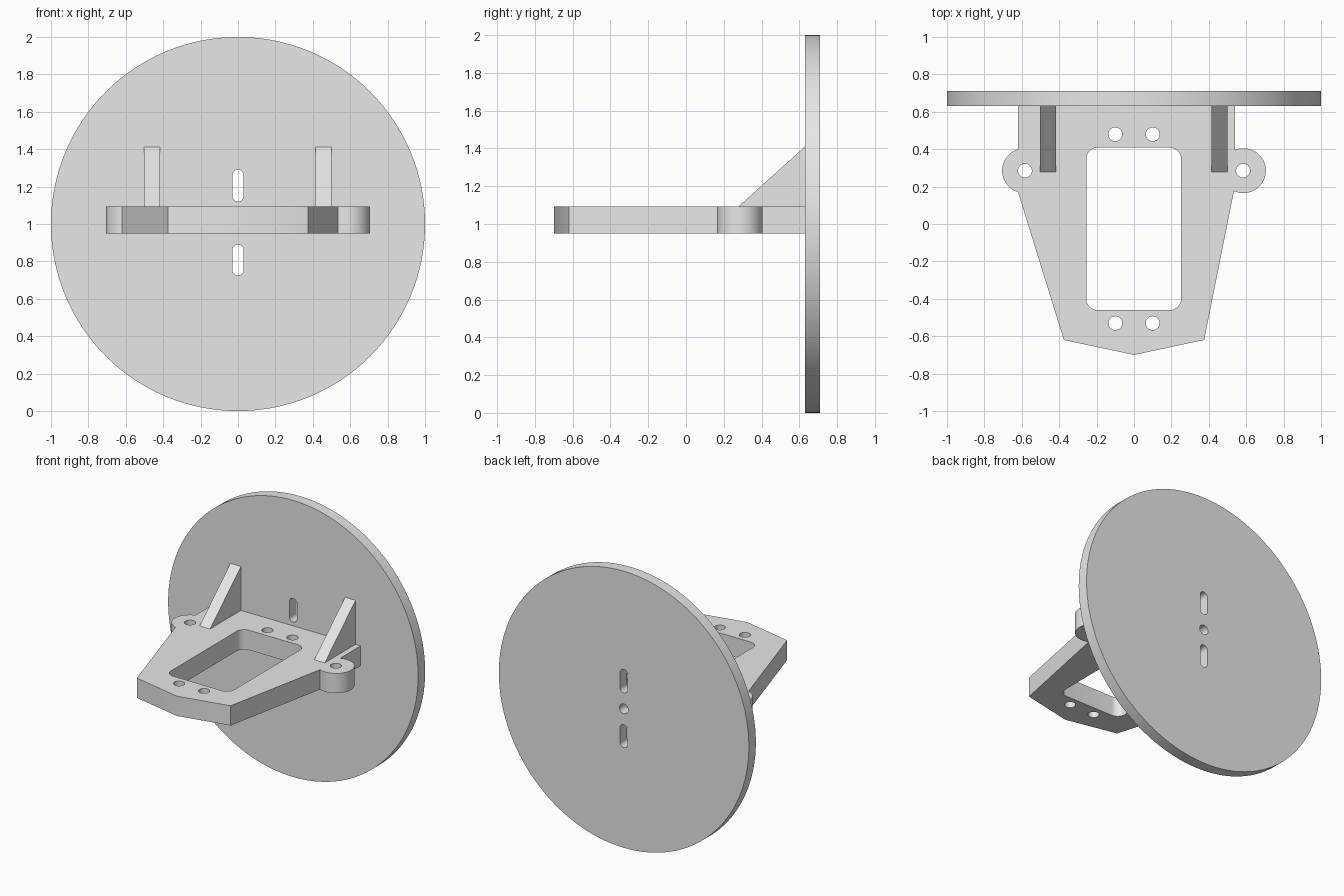
import bpy, bmesh
from math import sin, cos, radians
from mathutils import Vector

if "Cube" in bpy.data.objects:
    bpy.data.objects.remove(bpy.data.objects["Cube"])

grey = bpy.data.materials.new("plain grey")
grey.diffuse_color = (0.8, 0.8, 0.8, 1)
grey.use_nodes = True
grey.node_tree.nodes["Principled BSDF"].inputs["Base Color"].default_value = grey.diffuse_color


def arc(cx, cy, r, a0, a1, n):
    """Points along an arc, angles in degrees."""
    angles = [radians(a0 + (a1 - a0) * i / n) for i in range(n + 1)]
    return [(cx + r * cos(a), cy + r * sin(a)) for a in angles]


def circle(cx, cy, r, n=32):
    return arc(cx, cy, r, 0, 360, n)[:-1]


def rounded_rect(x0, x1, y0, y1, r, n=8):
    return (arc(x1 - r, y1 - r, r, 0, 90, n) + arc(x0 + r, y1 - r, r, 90, 180, n)
            + arc(x0 + r, y0 + r, r, 180, 270, n) + arc(x1 - r, y0 + r, r, 270, 360, n))


def prism(name, outline, axis, low, high):
    """Extrude a 2D outline along x (yz outline), y (xz) or z (xy)."""
    place = {"x": lambda u, v, d: (d, u, v),
             "y": lambda u, v, d: (u, d, v),
             "z": lambda u, v, d: (u, v, d)}[axis]
    bm = bmesh.new()
    face = bm.faces.new([bm.verts.new(place(u, v, low)) for u, v in outline])
    shift = Vector(place(0, 0, high - low))
    made = bmesh.ops.extrude_face_region(bm, geom=[face])["geom"]
    for v in made:
        if isinstance(v, bmesh.types.BMVert):
            v.co += shift
    bmesh.ops.remove_doubles(bm, verts=bm.verts, dist=1e-5)
    bmesh.ops.recalc_face_normals(bm, faces=bm.faces)
    mesh = bpy.data.meshes.new(name)
    bm.to_mesh(mesh)
    bm.free()
    obj = bpy.data.objects.new(name, mesh)
    bpy.context.collection.objects.link(obj)
    mesh.materials.append(grey)
    return obj


def activate(obj):
    bpy.ops.object.select_all(action='DESELECT')
    obj.select_set(True)
    bpy.context.view_layer.objects.active = obj


def cut(obj, outlines, axis, low, high):
    """Cut each outline through the object."""
    activate(obj)
    for outline in outlines:
        cutter = prism("cutter", outline, axis, low, high)
        cutter.hide_render = True
        mod = obj.modifiers.new("cut", 'BOOLEAN')
        mod.operation = 'DIFFERENCE'
        mod.solver = 'EXACT'
        mod.object = cutter
        bpy.ops.object.modifier_apply(modifier=mod.name)
        bpy.data.objects.remove(cutter, do_unlink=True)


# Round back disc with a centre hole and two upright slots
disc = prism("back_disc", circle(0, 1, 1, 128), "y", 0.63, 0.71)
cut(disc, [rounded_rect(-0.03, 0.03, 1.12, 1.29, 0.0299),
           rounded_rect(-0.03, 0.03, 0.725, 0.89, 0.0299),
           circle(0, 1.005, 0.035)], "y", 0.5, 0.8)

# Tapered shelf with a round ear on each side
outline = [(-0.62, 0.635)]
outline += arc(-0.585, 0.285, 0.12, 107, 253, 28)
outline += [(-0.375, -0.62), (0, -0.70), (0.375, -0.62)]
outline += arc(0.585, 0.285, 0.12, -115, 112, 40)
outline += [(0.54, 0.635)]
shelf = prism("shelf", outline, "z", 0.95, 1.093)

# Window and screw holes in the shelf
holes = [rounded_rect(-0.255, 0.252, -0.46, 0.408, 0.06)]
for side in (-1, 1):
    holes += [circle(side * 0.1, 0.48, 0.037), circle(side * 0.1, -0.53, 0.037),
              circle(side * 0.583, 0.285, 0.037)]
cut(shelf, holes, "z", 0.8, 1.3)

# Triangular braces between shelf and disc
braces = []
for name, x in (("left_brace", -0.46), ("right_brace", 0.457)):
    triangle = [(0.275, 1.09), (0.635, 1.09), (0.635, 1.415)]
    braces.append(prism(name, triangle, "x", x - 0.042, x + 0.042))

for obj in [disc, shelf] + braces:
    activate(obj)
    bpy.ops.object.shade_smooth_by_angle(angle=radians(30))
